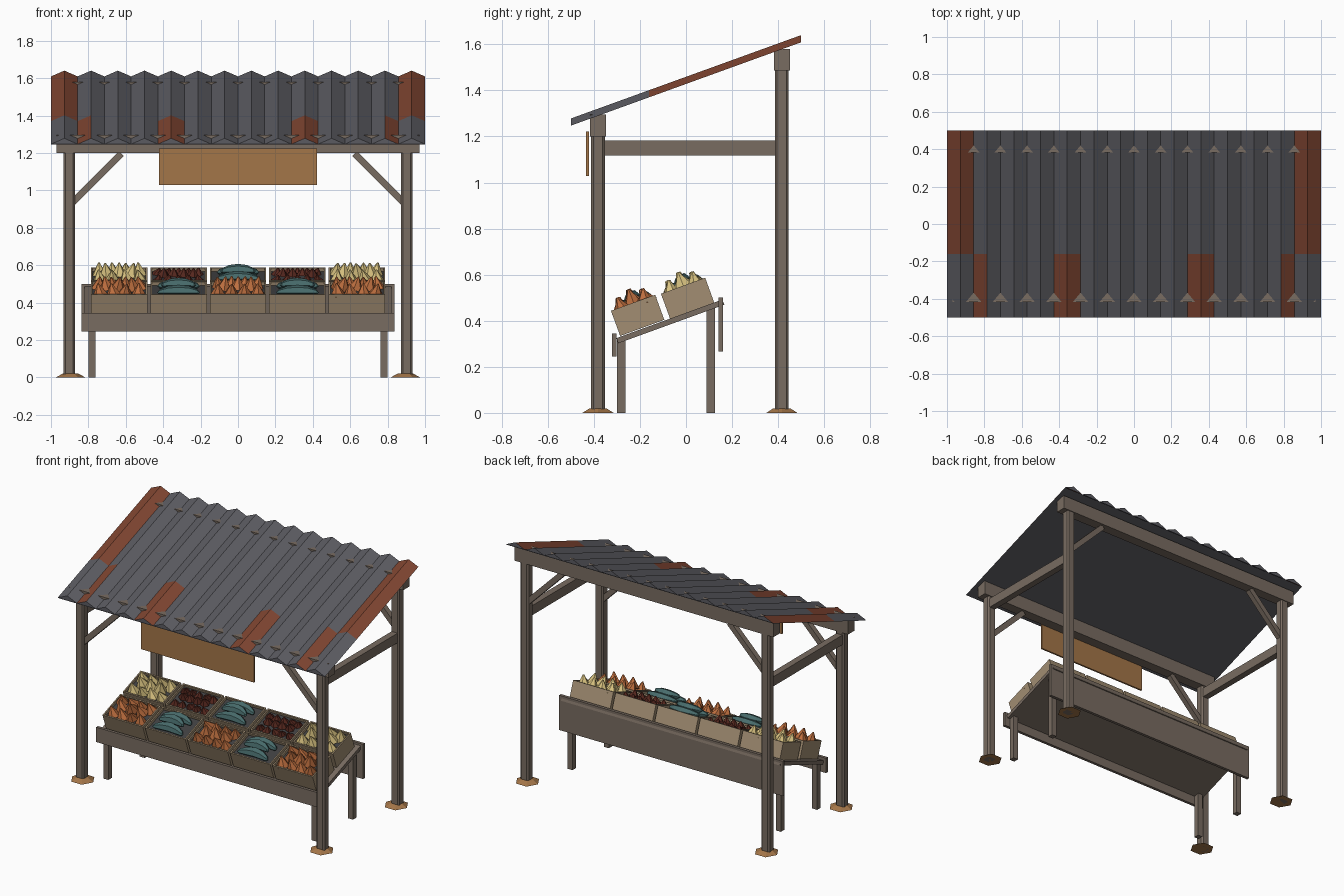
import bpy, bmesh, math, random
from mathutils import Matrix, Vector

random.seed(4)
cube = bpy.data.objects.get("Cube")
if cube:
    bpy.data.objects.remove(cube, do_unlink=True)


def material(name, r, g, b):
    m = bpy.data.materials.new(name)
    m.use_nodes = True
    m.diffuse_color = (r, g, b, 1)
    m.node_tree.nodes["Principled BSDF"].inputs["Base Color"].default_value = (r, g, b, 1)
    return m


WOOD = material("weathered wood", 0.19, 0.15, 0.12)
METAL = material("grey metal", 0.105, 0.105, 0.12)
RUST = material("rust", 0.21, 0.058, 0.03)
TAN = material("tan board", 0.37, 0.18, 0.065)
CRATE = material("crate wood", 0.36, 0.27, 0.17)
SOIL = material("dark lining", 0.05, 0.05, 0.052)
YELLOW = material("pale yellow", 0.70, 0.55, 0.22)
ORANGE = material("orange", 0.52, 0.16, 0.05)
TEAL = material("teal", 0.065, 0.15, 0.15)
RED = material("dark red", 0.10, 0.022, 0.014)


def finish(bm, name, mats, matrix=Matrix()):
    bmesh.ops.recalc_face_normals(bm, faces=bm.faces)
    mesh = bpy.data.meshes.new(name)
    bm.to_mesh(mesh)
    bm.free()
    for m in mats:
        mesh.materials.append(m)
    ob = bpy.data.objects.new(name, mesh)
    ob.matrix_world = matrix
    bpy.context.collection.objects.link(ob)
    return ob


def box(name, size, centre, mat=WOOD, tilt=Matrix(), bevel=0):
    bm = bmesh.new()
    bmesh.ops.create_cube(bm, size=1, matrix=Matrix.Diagonal((*size, 1)))
    if bevel:
        upright = [e for e in bm.edges if abs(e.verts[0].co.z - e.verts[1].co.z) > 0.1]
        bmesh.ops.bevel(bm, geom=upright, offset=bevel, segments=1, affect='EDGES')
    return finish(bm, name, [mat], Matrix.Translation(centre) @ tilt)


# Corrugated roof: zigzag top over a flat underside, rust patches by strip
def roof():
    strips, seam = 28, -0.16
    rust_rear = {0, 1, 26, 27}
    rust_front = {2, 8, 9, 18, 19, 25}
    bm = bmesh.new()

    def height(y):
        return 1.247 + (y + 0.5) * 0.362

    rows = []
    for y in (-0.5, seam, 0.5):
        rows.append([bm.verts.new((-1 + 2 * i / strips, y, height(y) + 0.031 * (i % 2)))
                     for i in range(strips + 1)])
    for r, rusty in ((0, rust_front), (1, rust_rear)):
        for i in range(strips):
            f = bm.faces.new((rows[r][i], rows[r][i + 1], rows[r + 1][i + 1], rows[r + 1][i]))
            f.material_index = int(i in rusty)
    for row in (rows[0], rows[2]):
        for i in range(0, strips, 2):
            bm.faces.new(row[i:i + 3])
    under = [bm.verts.new((x, y, height(y) - 0.002)) for x, y in
             ((-1, -0.5), (1, -0.5), (1, 0.5), (-1, 0.5))]
    bm.faces.new(under)
    finish(bm, "roof", [METAL, RUST])


roof()

# Frame: posts, feet, beams and braces
FRONT_Y, BACK_Y = -0.382, 0.416
for place, y, beam_bottom, beam_top in (("front", FRONT_Y, 1.2, 1.295), ("back", BACK_Y, 1.487, 1.58)):
    box(place + "_beam", (1.94, 0.07, beam_top - beam_bottom), (0, y, (beam_top + beam_bottom) / 2))
    for side, s in (("left", 1), ("right", -1)):
        tag = f"{place}_{side}_"
        box(tag + "post", (0.062, 0.06, beam_bottom), (s * 0.902, y, beam_bottom / 2), bevel=0.01)
        bm = bmesh.new()
        bmesh.ops.create_cone(bm, cap_ends=True, segments=6, radius1=0.078, radius2=0.042, depth=0.02,
                              matrix=Matrix.Rotation(math.pi / 6, 4, 'Z'))
        # Turn the hexagon so that two corners lie along x
        widest = max(v.co.x for v in bm.verts)
        if widest < 0.075:
            bmesh.ops.rotate(bm, verts=bm.verts, matrix=Matrix.Rotation(math.pi / 6, 3, 'Z'))
        finish(bm, tag + "foot", [TAN], Matrix.Translation((s * 0.895, y, 0.01)))
        box(tag + "brace", (0.036, 0.036, 0.37), (s * 0.755, y, beam_bottom - 0.135),
            tilt=Matrix.Rotation(-s * math.pi / 4, 4, 'Y'))
for side, s in (("left", 1), ("right", -1)):
    box(side + "_rail", (0.045, BACK_Y - FRONT_Y, 0.065), (s * 0.902, 0.017, 1.15))

box("hanging_board", (0.845, 0.012, 0.195), (0, -0.428, 1.125), TAN)

# Sloping table
SLOPE = Matrix.Rotation(math.radians(20), 4, 'X')
box("table_top", (1.64, 0.49, 0.024), (0, -0.068, 0.397), tilt=SLOPE)
box("front_apron", (1.675, 0.02, 0.1), (0, -0.311, 0.295))
box("back_apron", (1.675, 0.02, 0.235), (0, 0.151, 0.383))
for side, s in (("left", 1), ("right", -1)):
    box("front_leg_" + side, (0.037, 0.037, 0.32), (s * 0.78, -0.281, 0.16))
    box("back_leg_" + side, (0.037, 0.037, 0.455), (s * 0.78, 0.108, 0.2275))


# Crates with sunken linings
W, D, H = 0.302, 0.204, 0.116


def crate(name, matrix):
    bm = bmesh.new()
    bmesh.ops.create_cube(bm, size=1, matrix=Matrix.Translation((0, 0, H / 2)) @ Matrix.Diagonal((W, D, H, 1)))
    top = max(bm.faces, key=lambda f: f.calc_center_median().z)
    bmesh.ops.inset_region(bm, faces=[top], thickness=0.012)
    out = bmesh.ops.extrude_face_region(bm, geom=[top])
    bmesh.ops.delete(bm, geom=[top], context='FACES_ONLY')
    floor = [g for g in out["geom"] if isinstance(g, bmesh.types.BMFace)]
    bmesh.ops.translate(bm, verts=floor[0].verts, vec=(0, 0, -0.02))
    floor[0].material_index = 1
    finish(bm, name, [CRATE, SOIL], matrix)


# Heaps of pointed produce in staggered rows
def cones(name, matrix, mat, columns, radius, height):
    bm = bmesh.new()
    for row in range(3):
        n = columns - row % 2
        for i in range(n):
            x = (i - (n - 1) / 2) * (W - 0.09) / (columns - 1)
            lift = 0.018 if row == 1 else 0
            spot = Vector((x, (row - 1) * 0.055, H - 0.025 + height / 2 + lift))
            lean = Matrix.Rotation(random.uniform(-0.25, 0.25), 4, 'X') @ \
                Matrix.Rotation(random.uniform(-0.25, 0.25), 4, 'Y') @ \
                Matrix.Rotation(random.uniform(0, 1), 4, 'Z')
            bmesh.ops.create_cone(bm, cap_ends=True, segments=6, radius1=radius, radius2=0.004,
                                  depth=height, matrix=Matrix.Translation(spot) @ lean)
    finish(bm, name, [mat], matrix)


# Curved, tapered long produce
def crescents(name, matrix, mat):
    bm = bmesh.new()
    for y, z, length in ((-0.055, 0.0, 0.115), (0.045, 0.0, 0.115), (-0.005, 0.024, 0.095)):
        new = bmesh.ops.create_uvsphere(bm, u_segments=6, v_segments=6, radius=1)["verts"]
        for v in new:
            a, b, c = v.co
            v.co = (c * length, y + b * 0.034 + 0.03 * (0.4 - c * c), H + z + a * 0.03)
    finish(bm, name, [mat], matrix)


layout = (("front", -0.19, 0.369, (ORANGE, TEAL, ORANGE, TEAL, ORANGE)),
          ("back", 0.027, 0.443, (YELLOW, RED, TEAL, RED, YELLOW)))
for place, y, z, goods in layout:
    for i, mat in enumerate(goods):
        matrix = Matrix.Translation(((i - 2) * 0.318, y, z)) @ SLOPE
        crate(f"{place}_crate_{i + 1}", matrix)
        label = f"{place}_produce_{i + 1}"
        if mat is TEAL:
            crescents(label, matrix, mat)
        elif mat is RED:
            cones(label, matrix, mat, 5, 0.033, 0.04)
        else:
            cones(label, matrix, mat, 4, 0.043, 0.07)
